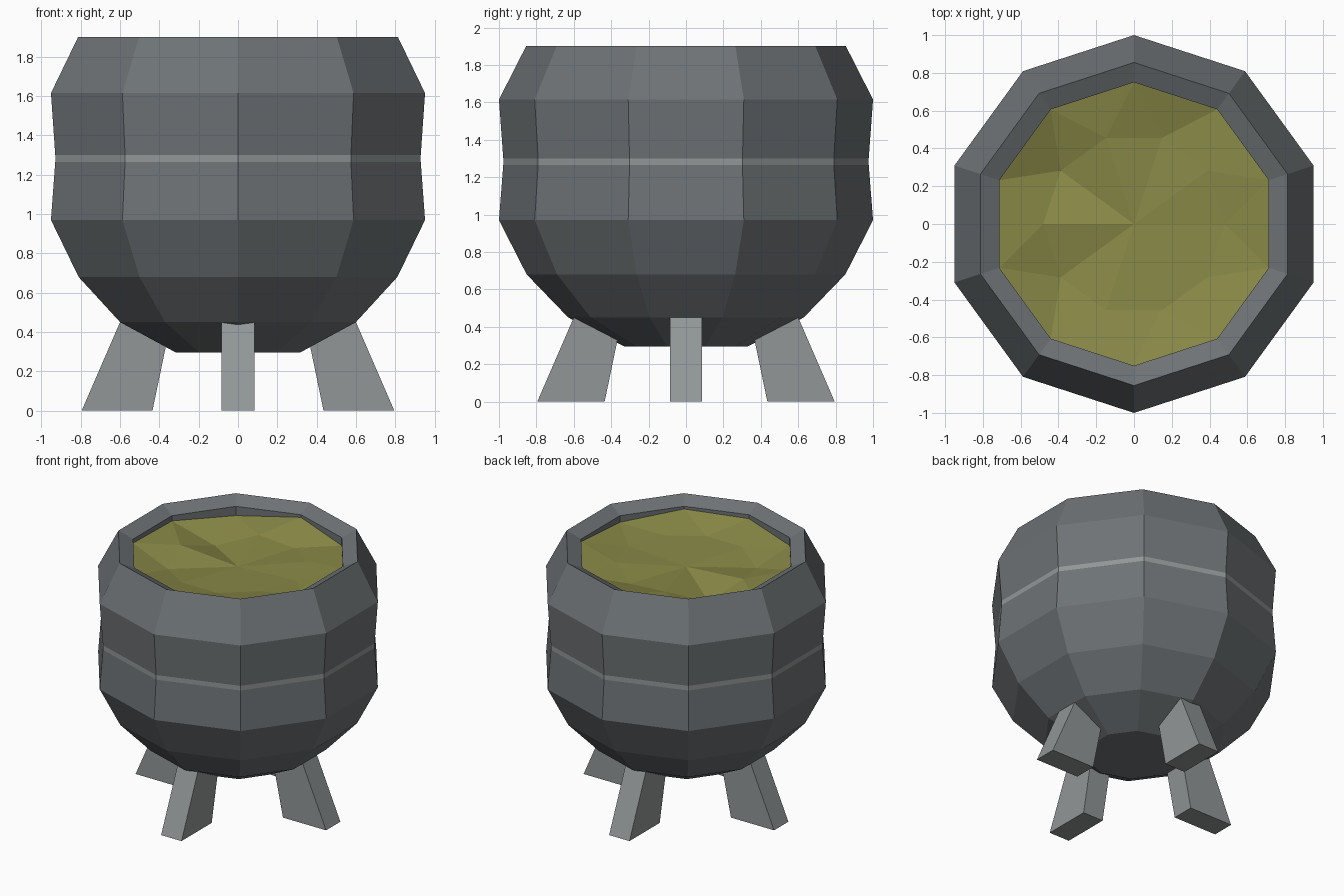
import bpy
import bmesh
from math import cos, sin, radians

cube = bpy.data.objects.get("Cube")
if cube:
    bpy.data.objects.remove(cube, do_unlink=True)

SIDES = 10
STEP = 360 / SIDES


def material(name, rgb):
    mat = bpy.data.materials.new(name)
    mat.use_nodes = True
    mat.diffuse_color = (*rgb, 1)
    mat.node_tree.nodes["Principled BSDF"].inputs["Base Color"].default_value = (*rgb, 1)
    return mat


dark_iron = material("dark iron", (0.155, 0.17, 0.178))
light_iron = material("light iron", (0.285, 0.307, 0.307))
broth = material("olive broth", (0.253, 0.253, 0.064))


def make_object(name, bm, *mats):
    bmesh.ops.recalc_face_normals(bm, faces=bm.faces)
    mesh = bpy.data.meshes.new(name)
    bm.to_mesh(mesh)
    bm.free()
    for mat in mats:
        mesh.materials.append(mat)
    obj = bpy.data.objects.new(name, mesh)
    bpy.context.collection.objects.link(obj)
    return obj


def ring(bm, radius, heights, start):
    """Ten vertices around the z axis, one height each."""
    return [bm.verts.new((radius * cos(radians(start + STEP * i)),
                          radius * sin(radians(start + STEP * i)), z))
            for i, z in enumerate(heights)]


# Pot: a ten-sided profile with a pinched waist, bevelled lip and inner wall
profile = [(0.33, 0.295), (0.63, 0.45), (0.852, 0.68), (1.0, 0.97),
           (0.977, 1.265), (0.977, 1.3), (1.0, 1.615), (0.855, 1.9),
           (0.75, 1.85), (0.75, 1.65)]
bm = bmesh.new()
rings = [ring(bm, r, [z] * SIDES, 18) for r, z in profile]
for low, high in zip(rings, rings[1:]):
    for i in range(SIDES):
        j = (i + 1) % SIDES
        bm.faces.new((low[i], low[j], high[j], high[i]))
bm.faces.new(rings[0])
bm.faces.new(rings[-1])
# Narrow stripe around the waist
for face in bm.faces:
    z = face.calc_center_median().z
    face.material_index = int(1.265 < z < 1.3)
make_object("pot", bm, dark_iron, light_iron)

# Broth: an uneven faceted surface, given as depths below the lip
edge_depth = [0.07, 0.11, 0.07, 0.12, 0.09, 0.08, 0.11, 0.08, 0.07, 0.1]
inner_depth = [0.13, 0.12, 0.15, 0.13, 0.21, 0.12, 0.17, 0.14, 0.14, 0.13]
bm = bmesh.new()
outer = ring(bm, 0.75, [1.9 - d for d in edge_depth], 18)
inner = ring(bm, 0.48, [1.9 - d for d in inner_depth], 0)
centre = bm.verts.new((0, 0, 1.745))
for i in range(SIDES):
    j = (i + 1) % SIDES
    bm.faces.new((centre, inner[i], inner[j]))
    bm.faces.new((inner[i], outer[i], inner[j]))
    bm.faces.new((inner[j], outer[i], outer[j]))
make_object("broth", bm, broth)

# Four splayed legs, tapering up into the belly
leg_profile = [(0.435, 0), (0.795, 0), (0.535, 0.6), (0.31, 0.6)]
for k, name in enumerate(("left_leg", "back_leg", "right_leg", "front_leg")):
    bm = bmesh.new()
    sides = [[bm.verts.new((x, y, z)) for x, z in leg_profile]
             for y in (-0.085, 0.085)]
    for side in sides:
        bm.faces.new(side)
    for i in range(4):
        j = (i + 1) % 4
        bm.faces.new((sides[0][i], sides[0][j], sides[1][j], sides[1][i]))
    leg = make_object(name, bm, light_iron)
    leg.rotation_euler.z = radians(90 * k)
